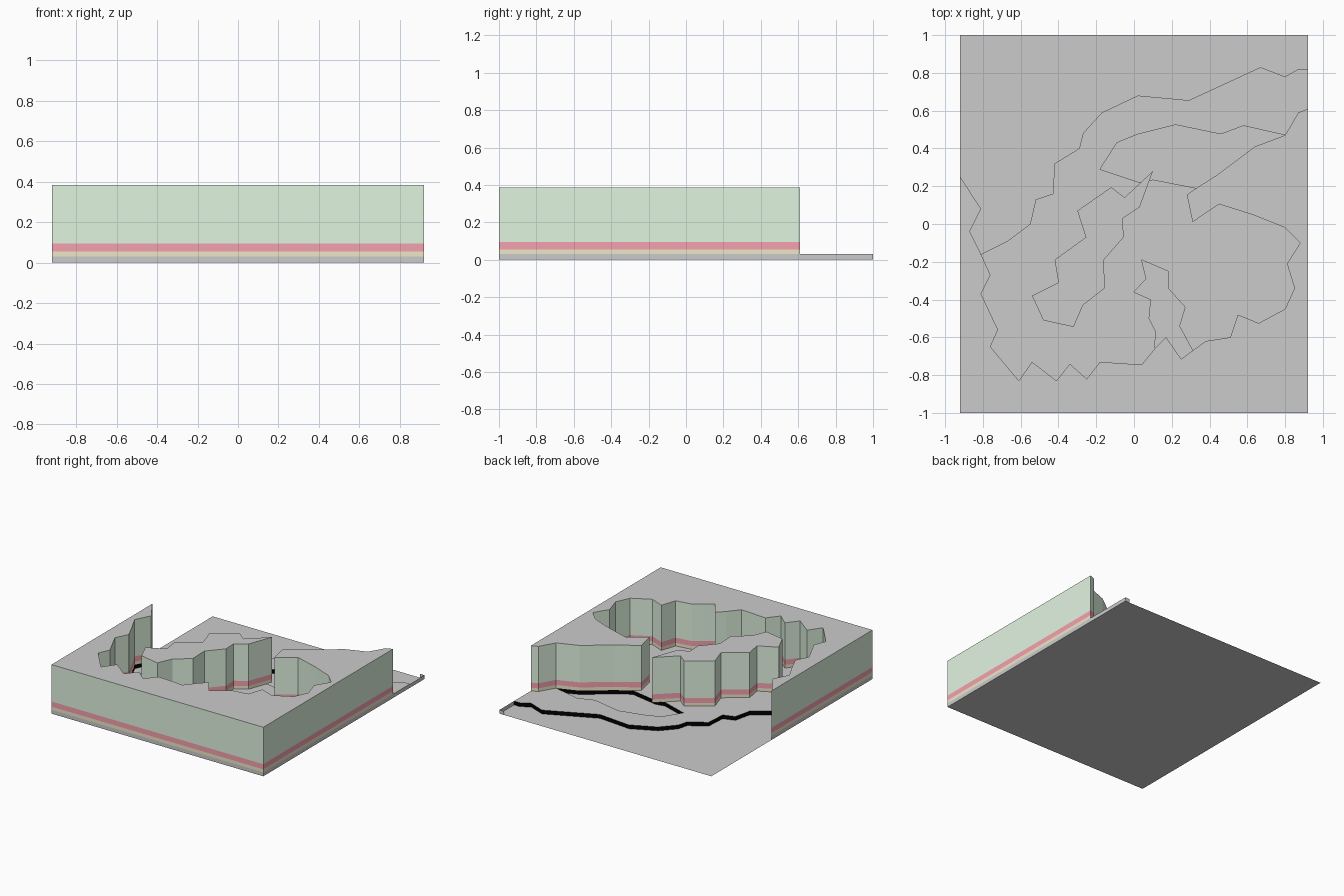
import bpy, bmesh

if "Cube" in bpy.data.objects:
    bpy.data.objects.remove(bpy.data.objects["Cube"])

W, H = 0.92, 1.0
Z = [0.0, 0.03, 0.055, 0.095, 0.385]


def mat(name, c):
    m = bpy.data.materials.new(name)
    m.diffuse_color = (*c, 1)
    m.use_nodes = True
    m.node_tree.nodes["Principled BSDF"].inputs["Base Color"].default_value = m.diffuse_color
    return m


GREY = mat("plain_grey", (0.8, 0.8, 0.8))
BLACK = mat("black", (0.0, 0.0, 0.0))
SAND = mat("sand", (0.86, 0.80, 0.58))
RED = mat("red", (0.92, 0.36, 0.43))
GREEN = mat("green", (0.755, 0.908, 0.746))
MATS = [GREY, BLACK, SAND, RED, GREEN]


def finish(bm, name):
    me = bpy.data.meshes.new(name)
    bm.to_mesh(me)
    bm.free()
    for m in MATS:
        me.materials.append(m)
    ob = bpy.data.objects.new(name, me)
    bpy.context.collection.objects.link(ob)
    return ob


def area(p):
    return sum(a[0] * b[1] - b[0] * a[1] for a, b in zip(p, p[1:] + p[:1]))


def on_rim(a, b):
    return (abs(a[0]) == W and a[0] == b[0]) or (abs(a[1]) == H and a[1] == b[1])


def plateau(name, loops, levels, colours):
    """Walls in coloured bands around the loops (first is outer, others holes), grey cap on top."""
    bm = bmesh.new()
    cap_edges = []
    for n, p in enumerate(loops):
        if (area(p) > 0) != (n == 0):
            p = p[::-1]
        rings = [[bm.verts.new((x, y, z)) for x, y in p] for z in levels]
        for k, c in enumerate(colours):
            for i in range(len(p)):
                j = (i + 1) % len(p)
                f = bm.faces.new((rings[k][i], rings[k][j], rings[k + 1][j], rings[k + 1][i]))
                f.material_index = 0 if c == 1 and on_rim(p[i], p[j]) else c
        top = rings[-1]
        cap_edges += [bm.edges.get((top[i], top[(i + 1) % len(p)])) for i in range(len(p))]
    old = set(bm.faces)
    bmesh.ops.triangle_fill(bm, edges=cap_edges, use_beauty=True, normal=(0, 0, 1))
    for f in bm.faces:
        if f not in old:
            f.material_index = 0
            f.normal_update()
            if f.normal.z < 0:
                f.normal_flip()
    return finish(bm, name)


# Shore lines traced from the plan
west = [(-W, 0.25), (-0.81, 0.08), (-0.87, -0.04), (-0.81, -0.16)]
south = [(-0.76, -0.27), (-0.81, -0.37), (-0.72, -0.56), (-0.76, -0.65), (-0.61, -0.83),
         (-0.54, -0.73), (-0.41, -0.83), (-0.34, -0.74), (-0.25, -0.82), (-0.18, -0.73),
         (0.04, -0.745)]
cove = [(0.11, -0.66), (0.17, -0.6), (0.25, -0.715), (0.31, -0.67)]
east = [(0.38, -0.62), (0.51, -0.6), (0.55, -0.48), (0.66, -0.525), (0.8, -0.45), (0.85, -0.34),
        (0.81, -0.21), (0.88, -0.1), (0.8, -0.02), (0.64, 0.045), (0.45, 0.105), (0.31, 0.01),
        (0.28, 0.155)]
bank = [(0.33, 0.19), (0.44, 0.26), (0.64, 0.41), (0.8, 0.47)]
north = [(-0.67, -0.09), (-0.55, 0.0), (-0.52, 0.13), (-0.43, 0.16), (-0.42, 0.32), (-0.29, 0.4),
         (-0.27, 0.48), (-0.17, 0.59), (0.02, 0.68), (0.29, 0.655), (0.67, 0.83), (0.8, 0.78),
         (0.87, 0.82), (W, 0.82)]
corners = [(W, -H), (-W, -H)]

# Low shelf with two sunken pools
lens = bank + [(0.58, 0.52), (0.46, 0.475), (0.22, 0.525), (0.02, 0.475), (-0.09, 0.43),
               (-0.18, 0.29), (0.03, 0.22), (0.1, 0.235)]
pool = cove + [(0.24, -0.54), (0.27, -0.44), (0.18, -0.34), (0.18, -0.25), (0.04, -0.19),
               (0.065, -0.29), (0.0, -0.36), (0.09, -0.4), (0.08, -0.5), (0.115, -0.57)]
plateau("low_shelf", [west + north + corners, lens, pool], Z[:2], [1])

# High layered land around the basin
land = west + south + cove + east + bank + [(0.87, 0.59), (W, 0.61)] + corners
plateau("high_land", [land], Z[1:], [2, 3, 4])

# High layered island in the middle
island = [(0.1, 0.28), (0.03, 0.09), (-0.06, 0.03), (-0.055, -0.07), (-0.16, -0.19), (-0.155, -0.34),
          (-0.27, -0.43), (-0.32, -0.545), (-0.48, -0.51), (-0.54, -0.38), (-0.4, -0.31),
          (-0.42, -0.19), (-0.255, -0.07), (-0.3, 0.07), (-0.12, 0.195), (-0.05, 0.14)]
plateau("high_island", [island], Z[1:], [2, 3, 4])

# Ground sheet
bm = bmesh.new()
bm.faces.new([bm.verts.new((x, y, 0)) for x, y in ((-W, -H), (-W, H), (W, H), (W, -H))])
finish(bm, "ground_sheet")

# Thin rim left standing at the back right corner
bm = bmesh.new()
lo, hi = ([bm.verts.new((x, y, z)) for x, y in ((W, 0.82), (W, H), (W - 0.04, H))] for z in Z[:2])
for i in range(2):
    bm.faces.new((lo[i], lo[i + 1], hi[i + 1], hi[i]))
finish(bm, "corner_rim")
